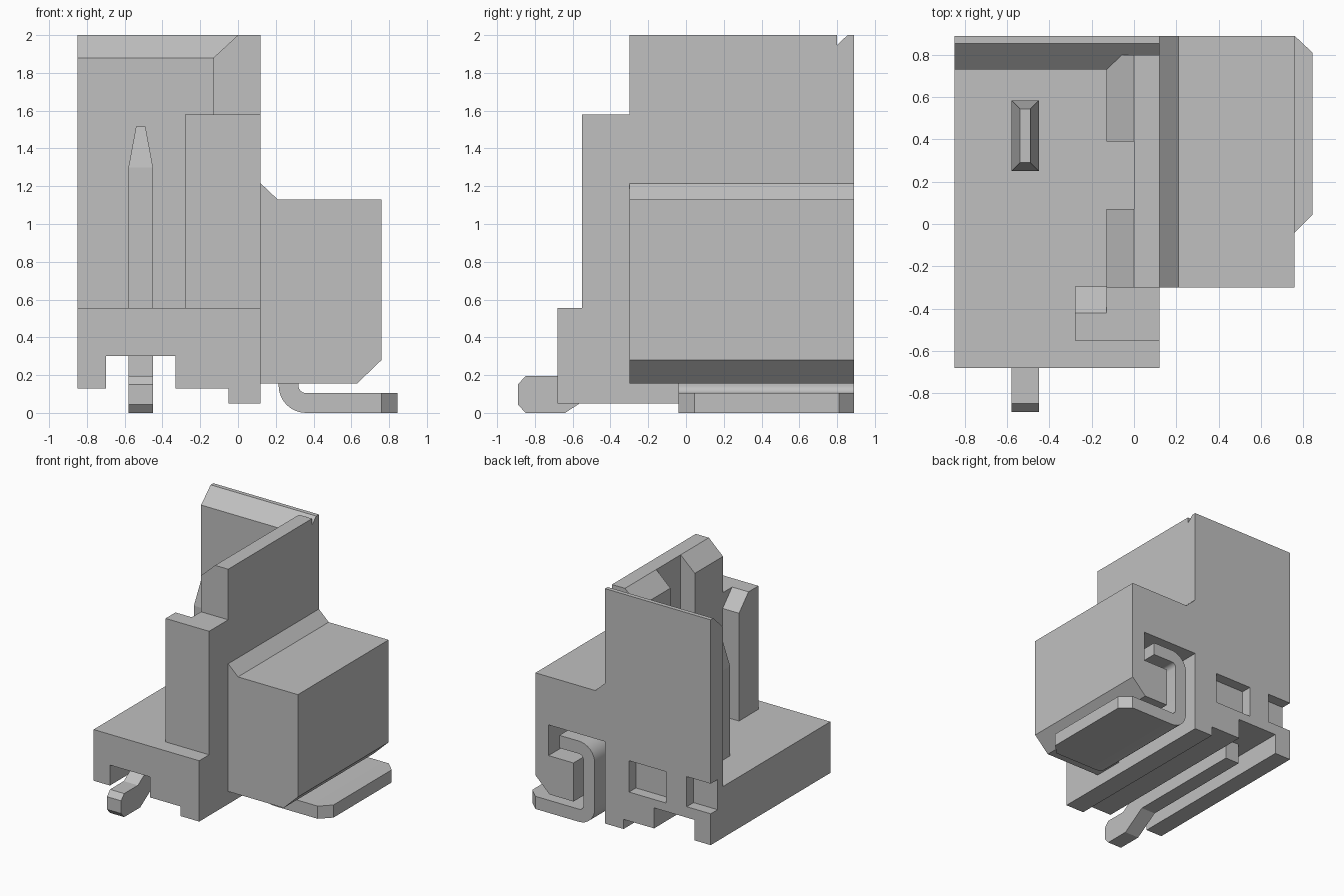
import bpy, bmesh, math

cube = bpy.data.objects.get("Cube")
if cube:
    bpy.data.objects.remove(cube, do_unlink=True)

GREY = (0.53, 0.53, 0.53, 1)
grey = bpy.data.materials.new("plain_grey")
grey.use_nodes = True
grey.diffuse_color = GREY
grey.node_tree.nodes["Principled BSDF"].inputs["Base Color"].default_value = GREY


def loft(name, lower, upper):
    """Solid between two matching rings of points."""
    bm = bmesh.new()
    a = [bm.verts.new(p) for p in lower]
    b = [bm.verts.new(p) for p in upper]
    bm.faces.new(a)
    bm.faces.new(b)
    n = len(a)
    for i in range(n):
        bm.faces.new((a[i], a[(i + 1) % n], b[(i + 1) % n], b[i]))
    bmesh.ops.recalc_face_normals(bm, faces=bm.faces)
    mesh = bpy.data.meshes.new(name)
    bm.to_mesh(mesh)
    bm.free()
    mesh.materials.append(grey)
    obj = bpy.data.objects.new(name, mesh)
    bpy.context.collection.objects.link(obj)
    return obj


def prism(name, axis, start, end, profile):
    """Extrude a 2D profile along an axis."""
    place = {"x": lambda p, t: (t, p[0], p[1]),
             "y": lambda p, t: (p[0], t, p[1]),
             "z": lambda p, t: (p[0], p[1], t)}[axis]
    return loft(name, [place(p, start) for p in profile], [place(p, end) for p in profile])


def rect(u0, u1, v0, v1):
    return [(u0, v0), (u1, v0), (u1, v1), (u0, v1)]


def arc(cx, cy, r, a0, a1, steps=8):
    angles = [math.radians(a0 + (a1 - a0) * i / steps) for i in range(steps + 1)]
    return [(cx + r * math.cos(a), cy + r * math.sin(a)) for a in angles]


LEFT, RIGHT, BACK, FLOOR = 0.12, -0.85, 0.89, 0.555

# Base with grooves along its underside
base = prism("base", "y", -0.68, BACK, [
    (RIGHT, FLOOR), (RIGHT, 0.13), (-0.70, 0.13), (-0.70, 0.30), (-0.33, 0.30),
    (-0.33, 0.13), (-0.05, 0.13), (-0.05, 0.05), (LEFT, 0.05), (LEFT, FLOOR)])

# Back wall with bevelled inner rim
back_wall = prism("back_wall", "x", RIGHT, LEFT, [
    (BACK, FLOOR), (BACK, 2), (0.855, 2), (0.73, 1.88), (0.73, FLOOR)])

# Side wall: two thick bevelled stretches and a thin one at the slot
thick = [(LEFT, FLOOR), (LEFT, 2), (0, 2), (-0.13, 1.88), (-0.13, FLOOR)]
prism("side_wall_front", "y", -0.30, 0.07, thick)
prism("side_wall_back", "y", 0.39, 0.80, thick)
prism("side_wall_slot", "y", 0.07, 0.39, rect(0, LEFT, FLOOR, 2))

# Lower front post with a hooked inner part
prism("front_post", "x", -0.13, LEFT, rect(-0.55, -0.30, FLOOR, 1.58))
prism("front_post_hook", "x", -0.28, -0.13, [
    (-0.55, FLOOR), (-0.55, 1.58), (-0.42, 1.58), (-0.295, 1.45), (-0.295, FLOOR)])

# Recesses in the back face
for x0, x1, z0, z1 in ((-0.44, -0.10, 0.37, 0.63), (-1.0, -0.63, 0.39, 0.64)):
    cutter = prism("recess_cutter", "y", 0.80, 1.0, rect(x0, x1, z0, z1))
    cutter.hide_render = True
    for target in (base, back_wall):
        mod = target.modifiers.new("recess", "BOOLEAN")
        mod.operation = "DIFFERENCE"
        mod.solver = "EXACT"
        mod.object = cutter
        bpy.context.view_layer.objects.active = target
        bpy.ops.object.modifier_apply(modifier=mod.name)
    bpy.data.objects.remove(cutter, do_unlink=True)

# Side block: solid front, and a back part with a pocket for the clip
outer = [(0.63, 0.155), (0.76, 0.28), (0.76, 1.13), (0.21, 1.13), (LEFT, 1.215)]
prism("side_block_front", "y", -0.30, -0.04, [(LEFT, 0.155)] + outer)
prism("side_block_back", "y", -0.04, BACK, [
    (LEFT, 0.73), (0.64, 0.73), (0.64, 0.475), (0.41, 0.475), (0.41, 0.155)] + outer)

# Bent metal clip with a flat foot
clip = prism("clip", "y", -0.04, BACK,
             [(0.76, 0)] + arc(0.36, 0.145, 0.145, 270, 180)
             + arc(0.36, 0.525, 0.145, 180, 90)
             + [(0.54, 0.67), (0.54, 0.565)]
             + arc(0.36, 0.525, 0.04, 90, 180)
             + arc(0.36, 0.145, 0.04, 180, 270) + [(0.76, 0.105)])
prism("clip_foot_tip", "z", 0, 0.105, [
    (0.76, -0.04), (0.845, 0.045), (0.845, 0.81), (0.76, BACK)])
bpy.ops.object.select_all(action="DESELECT")
clip.select_set(True)
bpy.context.view_layer.objects.active = clip
bpy.ops.object.shade_smooth_by_angle(angle=math.radians(30))

# Contact: upright blade, tapered tip and soldering tail
X0, X1 = -0.58, -0.45
prism("contact_tail", "x", X0, X1, [
    (-0.85, 0), (-0.64, 0), (-0.44, 0.13), (0.585, 0.13), (0.585, 0.30),
    (-0.51, 0.30), (-0.67, 0.195), (-0.85, 0.195), (-0.89, 0.15), (-0.89, 0.045)])
prism("contact_blade", "z", 0.30, 1.30, rect(X0, X1, 0.25, 0.585))
loft("contact_tip",
     [(x, y, 1.30) for x, y in rect(X0, X1, 0.25, 0.585)],
     [(x, y, 1.515) for x, y in rect(-0.54, -0.49, 0.29, 0.545)])
